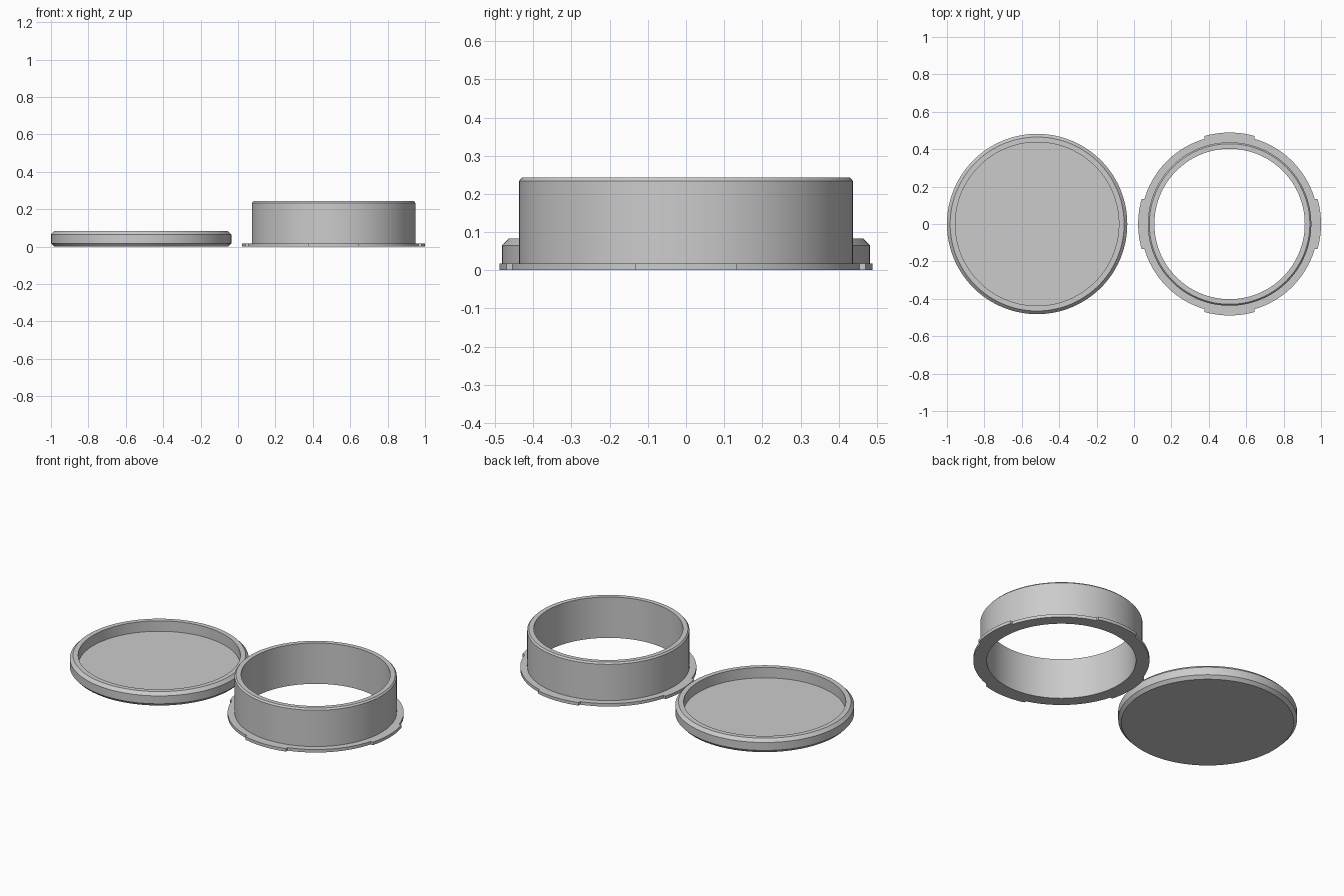
import bpy, bmesh
from math import sin, cos, asin, pi, radians

cube = bpy.data.objects.get("Cube")
if cube:
    bpy.data.objects.remove(cube, do_unlink=True)

# One plain grey plastic
grey = bpy.data.materials.new("grey plastic")
grey.use_nodes = True
grey.diffuse_color = (0.6, 0.6, 0.6, 1)
grey.node_tree.nodes["Principled BSDF"].inputs["Base Color"].default_value = (0.6, 0.6, 0.6, 1)


def circle(radius, z, count=144):
    return [(radius * cos(2 * pi * i / count), radius * sin(2 * pi * i / count), z)
            for i in range(count)]


def loft(name, loops, location, closed):
    """Join equal-length loops with quads; close the tube or cap both ends."""
    bm = bmesh.new()
    rows = [[bm.verts.new(p) for p in loop] for loop in loops]
    pairs = list(zip(rows, rows[1:]))
    if closed:
        pairs.append((rows[-1], rows[0]))
    else:
        bm.faces.new(rows[0])
        bm.faces.new(rows[-1])
    for a, b in pairs:
        for i in range(len(a)):
            j = (i + 1) % len(a)
            bm.faces.new((a[i], a[j], b[j], b[i]))
    bmesh.ops.recalc_face_normals(bm, faces=bm.faces)
    mesh = bpy.data.meshes.new(name)
    bm.to_mesh(mesh)
    bm.free()
    mesh.materials.append(grey)
    obj = bpy.data.objects.new(name, mesh)
    obj.location = location
    bpy.context.collection.objects.link(obj)
    bpy.ops.object.select_all(action="DESELECT")
    obj.select_set(True)
    bpy.context.view_layer.objects.active = obj
    bpy.ops.object.shade_smooth_by_angle(angle=radians(25))
    return obj


# Shallow lid: chamfered rim around a recessed floor
lid_profile = [(0.465, 0), (0.482, 0.018), (0.482, 0.065), (0.465, 0.083),
               (0.437, 0.083), (0.437, 0.021)]
loft("lid", [circle(r, z) for r, z in lid_profile], (-0.518, 0, 0), False)

# Flange outline with four parallel-sided locking tabs
TAB_R, FLANGE_R, TAB_HALF = 0.489, 0.4745, 0.134
tab_angle, flange_angle = asin(TAB_HALF / TAB_R), asin(TAB_HALF / FLANGE_R)
outline = []
for quarter in range(4):
    for radius, start, end, steps in (
            (TAB_R, -tab_angle, tab_angle, 14),
            (FLANGE_R, flange_angle, pi / 2 - flange_angle, 24)):
        for i in range(steps + 1):
            a = quarter * pi / 2 + start + (end - start) * i / steps
            outline.append((radius, a))


def flange(z):
    return [(r * cos(a), r * sin(a), z) for r, a in outline]


def ring(radius, z):
    return [(radius * cos(a), radius * sin(a), z) for _, a in outline]


# Open collar: tabbed flange, tall wall, chamfered top edge
loft("collar_with_tabs",
     [ring(0.402, 0), flange(0), flange(0.018), ring(0.437, 0.018),
      ring(0.437, 0.234), ring(0.429, 0.243), ring(0.402, 0.243)],
     (0.511, 0, 0), True)
